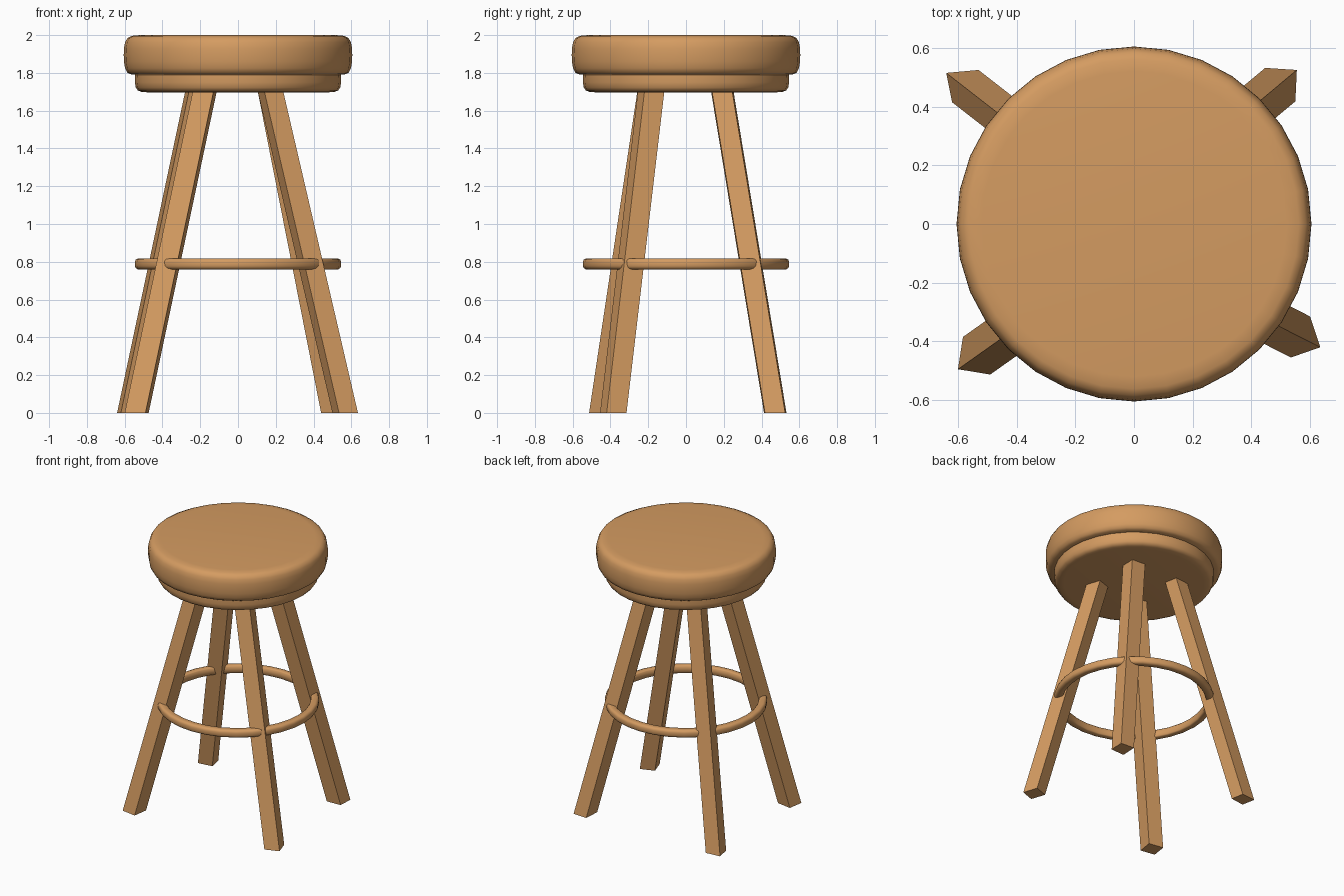
import bpy, bmesh
from math import sin, cos, pi, radians

if "Cube" in bpy.data.objects:
    bpy.data.objects.remove(bpy.data.objects["Cube"])

wood = bpy.data.materials.new("wood")
wood.diffuse_color = (0.66, 0.33, 0.12, 1)
wood.use_nodes = True
wood.node_tree.nodes["Principled BSDF"].inputs["Base Color"].default_value = wood.diffuse_color


def finish(bm, name, smooth=None):
    bmesh.ops.recalc_face_normals(bm, faces=bm.faces)
    me = bpy.data.meshes.new(name)
    bm.to_mesh(me)
    bm.free()
    ob = bpy.data.objects.new(name, me)
    bpy.context.collection.objects.link(ob)
    me.materials.append(wood)
    if smooth:
        bpy.ops.object.select_all(action='DESELECT')
        ob.select_set(True)
        bpy.context.view_layer.objects.active = ob
        bpy.ops.object.shade_smooth_by_angle(angle=radians(smooth))
    return ob


def lathe(name, profile, closed=False, n=32, smooth=50):
    """Revolve (radius, z) points around z; open profiles get end caps."""
    bm = bmesh.new()
    rings = [[bm.verts.new((r * sin(2 * pi * i / n), r * cos(2 * pi * i / n), z))
              for i in range(n)] for r, z in profile]
    pairs = list(zip(rings, rings[1:]))
    if closed:
        pairs.append((rings[-1], rings[0]))
    else:
        bm.faces.new(rings[0])
        bm.faces.new(rings[-1])
    for a, b in pairs:
        for i in range(n):
            j = (i + 1) % n
            bm.faces.new((a[i], a[j], b[j], b[i]))
    return finish(bm, name, smooth)


# Padded seat and the narrower disc below it
lathe("seat_cushion", [(0.52, 2.0), (0.562, 1.996), (0.585, 1.985), (0.598, 1.962),
                       (0.604, 1.93), (0.605, 1.895), (0.604, 1.86), (0.598, 1.825),
                       (0.587, 1.802), (0.57, 1.793), (0.53, 1.79)])
lathe("seat_base", [(0.53, 1.80), (0.545, 1.79), (0.546, 1.75), (0.541, 1.722),
                    (0.53, 1.707), (0.512, 1.70), (0.48, 1.697)])

# Foot ring with rounded edges, passing through the legs
lathe("foot_ring", [(0.500, 0.760), (0.530, 0.760), (0.541, 0.766), (0.546, 0.777),
                    (0.546, 0.800), (0.541, 0.812), (0.530, 0.817), (0.500, 0.817),
                    (0.493, 0.811), (0.493, 0.766)], closed=True)


def leg(name, corners, shift, height=1.7, top=1.74):
    """Square bar leaning inward: floor corners shifted towards the seat."""
    k = top / height
    bm = bmesh.new()
    lo = [bm.verts.new((x, y, 0)) for x, y in corners]
    hi = [bm.verts.new((x + shift[0] * k, y + shift[1] * k, top)) for x, y in corners]
    bm.faces.new(lo)
    bm.faces.new(hi)
    for i in range(4):
        j = (i + 1) % 4
        bm.faces.new((lo[i], lo[j], hi[j], hi[i]))
    return finish(bm, name)


# Four splayed legs, each turned slightly differently
leg("front_left_leg", [(-0.60, -0.495), (-0.49, -0.513), (-0.473, -0.403), (-0.583, -0.385)],
    (0.36, 0.255))
leg("front_right_leg", [(0.635, -0.42), (0.535, -0.455), (0.50, -0.35), (0.60, -0.315)],
    (-0.395, 0.20))
leg("back_right_leg", [(0.555, 0.525), (0.447, 0.532), (0.44, 0.413), (0.55, 0.418)],
    (-0.335, -0.28))
leg("back_left_leg", [(-0.64, 0.515), (-0.53, 0.525), (-0.512, 0.43), (-0.62, 0.415)],
    (0.36, -0.28))
